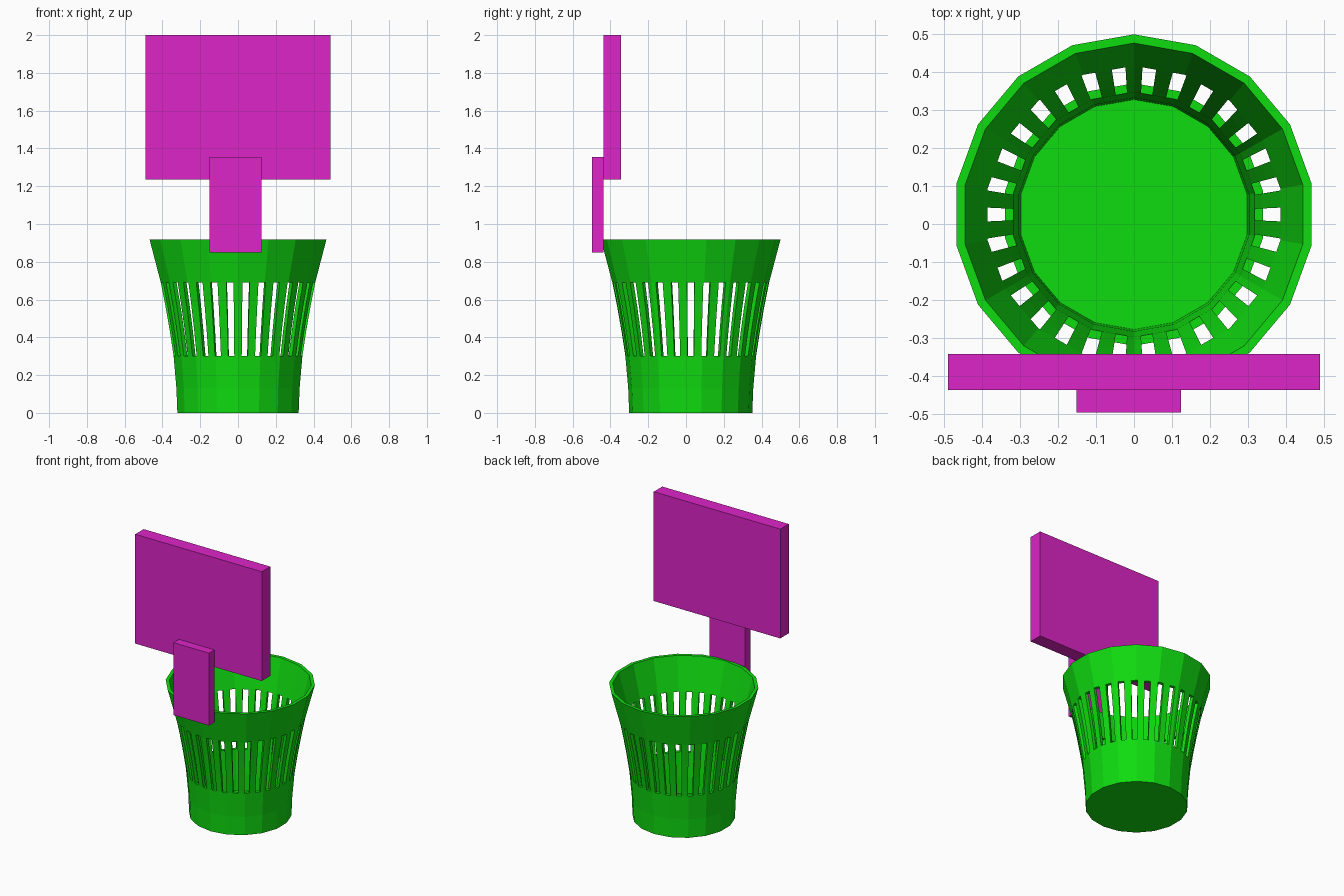
import bpy
import bmesh
from math import sin, cos, radians
from mathutils import Vector

cube = bpy.data.objects.get("Cube")
if cube:
    bpy.data.objects.remove(cube, do_unlink=True)


def material(name, rgb):
    mat = bpy.data.materials.new(name)
    mat.use_nodes = True
    mat.diffuse_color = (*rgb, 1)
    mat.node_tree.nodes["Principled BSDF"].inputs["Base Color"].default_value = (*rgb, 1)
    return mat


green = material("bright green", (0.005, 0.72, 0.005))
magenta = material("magenta", (0.72, 0.018, 0.57))


def add_object(name, bm, mat):
    bmesh.ops.recalc_face_normals(bm, faces=bm.faces)
    mesh = bpy.data.meshes.new(name)
    bm.to_mesh(mesh)
    bm.free()
    mesh.materials.append(mat)
    obj = bpy.data.objects.new(name, mesh)
    bpy.context.collection.objects.link(obj)
    return obj


def box(name, low, high, mat):
    low, high = Vector(low), Vector(high)
    bm = bmesh.new()
    bmesh.ops.create_cube(bm, size=1)
    for v in bm.verts:
        v.co = (low + high) / 2 + v.co * (high - low)
    return add_object(name, bm, mat)


# Basket settings: many-sided flared wall with a ring of upright slots
SIDES, SLOTS, HALF_SLOT = 18, 30, 2.7
CENTRE_Y, WALL, FLOOR = 0.025, 0.023, 0.02
PROFILE = [(0.326, 0), (0.331, 0.13), (0.346, 0.3), (0.366, 0.43),
           (0.389, 0.56), (0.415, 0.69), (0.475, 0.917)]
SLOT_LEVELS = (2, 3, 4)
facet, pitch = 360 / SIDES, 360 / SLOTS


def wall_point(radius, angle, z):
    # Point on the flat side of the polygon at this angle
    r = radius * cos(radians(facet / 2)) / cos(radians(angle % facet - facet / 2))
    return (r * sin(radians(angle)), CENTRE_Y + r * cos(radians(angle)), z)


def in_slot(angle):
    return abs(angle % pitch - pitch / 2) < HALF_SLOT


# Columns fall on polygon corners and on both edges of every slot
angles = {round(i * facet, 3) for i in range(SIDES)}
for i in range(SLOTS):
    for side in (-1, 1):
        angles.add(round((i + 0.5) * pitch + side * HALF_SLOT, 3))
angles = sorted(angles)
count = len(angles)

# Outer and inner skins share one layout; their open edges are joined
bm = bmesh.new()
outer = [[bm.verts.new(wall_point(r, a, z)) for a in angles] for r, z in PROFILE]
inner = [[bm.verts.new(wall_point(r - WALL, a, max(z, FLOOR))) for a in angles]
         for r, z in PROFILE]
partner = {o: i for ro, ri in zip(outer, inner) for o, i in zip(ro, ri)}

skin = [list(outer[0])]
for level in range(len(PROFILE) - 1):
    for c in range(count):
        n = (c + 1) % count
        end = angles[n] if n else 360
        if level in SLOT_LEVELS and in_slot((angles[c] + end) / 2):
            continue
        skin.append([outer[level][c], outer[level][n],
                     outer[level + 1][n], outer[level + 1][c]])
for corners in skin:
    bm.faces.new(corners)
open_edges = [e for e in bm.edges if e.is_boundary]
for corners in skin:
    bm.faces.new([partner[v] for v in reversed(corners)])
for e in open_edges:
    a, b = e.verts
    bm.faces.new((a, b, partner[b], partner[a]))
bmesh.ops.delete(bm, geom=[v for v in bm.verts if not v.link_faces], context='VERTS')
add_object("basket", bm, green)

# Backboard and the bracket that holds it on the basket
box("backboard", (-0.49, -0.437, 1.235), (0.49, -0.343, 2.0), magenta)
box("bracket", (-0.152, -0.497, 0.848), (0.124, -0.437, 1.355), magenta)
